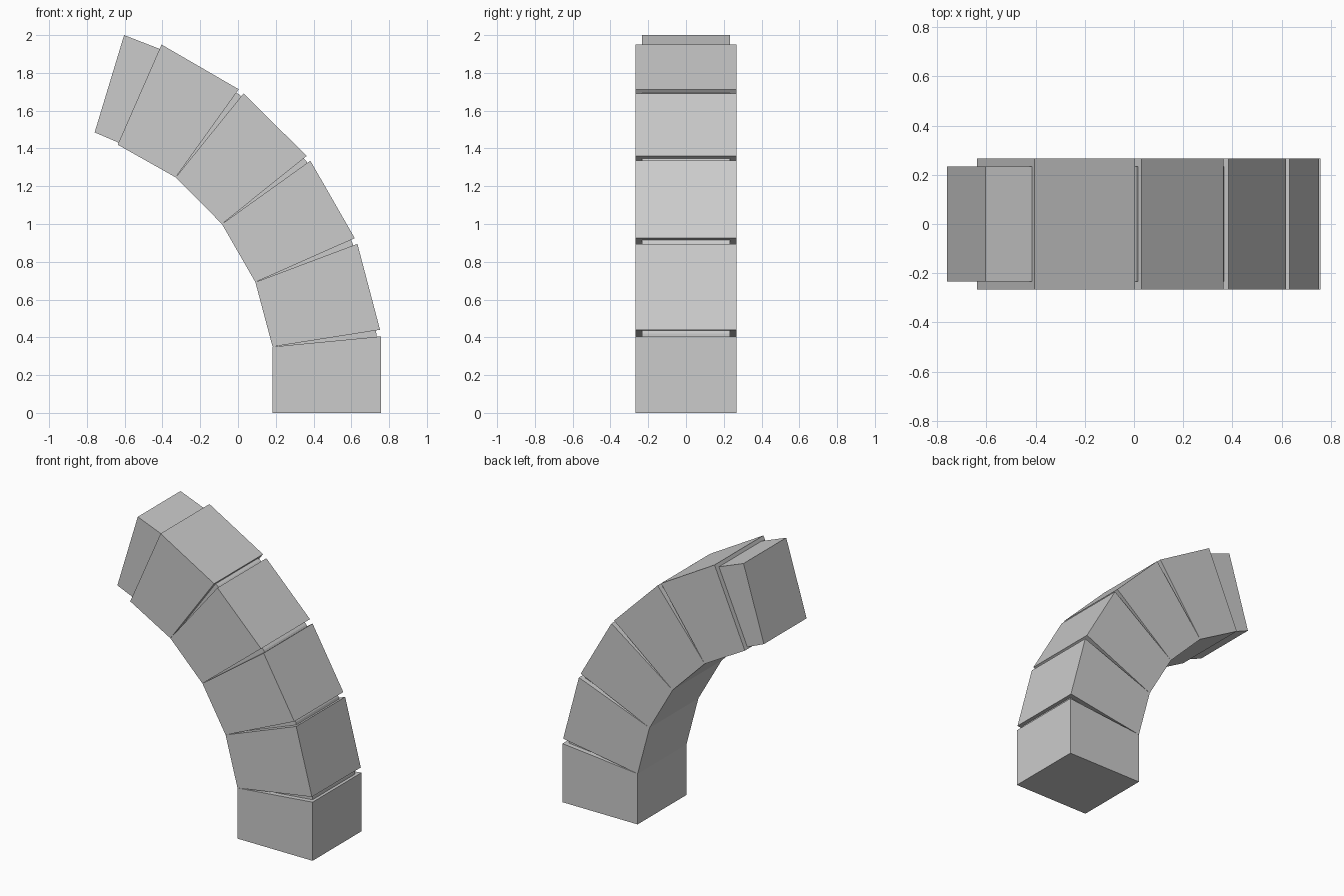
import bpy, bmesh

if "Cube" in bpy.data.objects:
    bpy.data.objects.remove(bpy.data.objects["Cube"])


def prism_strip(name, inner, outer, half_width):
    """Solid strip between matching inner and outer (x, z) points, extruded along y."""
    bm = bmesh.new()
    rings = []
    for (ix, iz), (ox, oz) in zip(inner, outer):
        rings.append([bm.verts.new(p) for p in (
            (ix, -half_width, iz), (ox, -half_width, oz),
            (ox, half_width, oz), (ix, half_width, iz))])
    for a, b in zip(rings, rings[1:]):
        for k in range(4):
            n = (k + 1) % 4
            bm.faces.new((a[k], a[n], b[n], b[k]))
    bm.faces.new(rings[0])
    bm.faces.new(rings[-1])
    bmesh.ops.recalc_face_normals(bm, faces=bm.faces)
    mesh = bpy.data.meshes.new(name)
    bm.to_mesh(mesh)
    bm.free()
    obj = bpy.data.objects.new(name, mesh)
    bpy.context.collection.objects.link(obj)
    return obj


# Underside corners of the arch, shared by neighbouring blocks
inner = [(0.183, 0), (0.183, 0.35), (0.092, 0.692), (-0.085, 1.0),
         (-0.33, 1.247), (-0.637, 1.42)]
# Outer edge (start, end) of every block
outer = [((0.757, 0), (0.757, 0.405)),
         ((0.752, 0.44), (0.632, 0.895)),
         ((0.618, 0.925), (0.383, 1.335)),
         ((0.363, 1.36), (0.03, 1.692)),
         ((0.004, 1.713), (-0.405, 1.95))]

# Wedge-shaped arch blocks
for i, pair in enumerate(outer):
    prism_strip(f"arch_block_{i + 1}", inner[i:i + 2], pair, 0.267)

# Narrower core that shows in the joints and sticks out of the top end
core_inner = [(0.188, 0.002), (0.19, 0.352), (0.1, 0.697), (-0.077, 1.007),
              (-0.325, 1.257), (-0.633, 1.431), (-0.759, 1.485)]
core_outer = [(0.735, 0.002), (0.733, 0.42), (0.605, 0.903), (0.36, 1.335),
              (0.008, 1.685), (-0.41, 1.925), (-0.603, 2.0)]
prism_strip("arch_core", core_inner, core_outer, 0.233)
